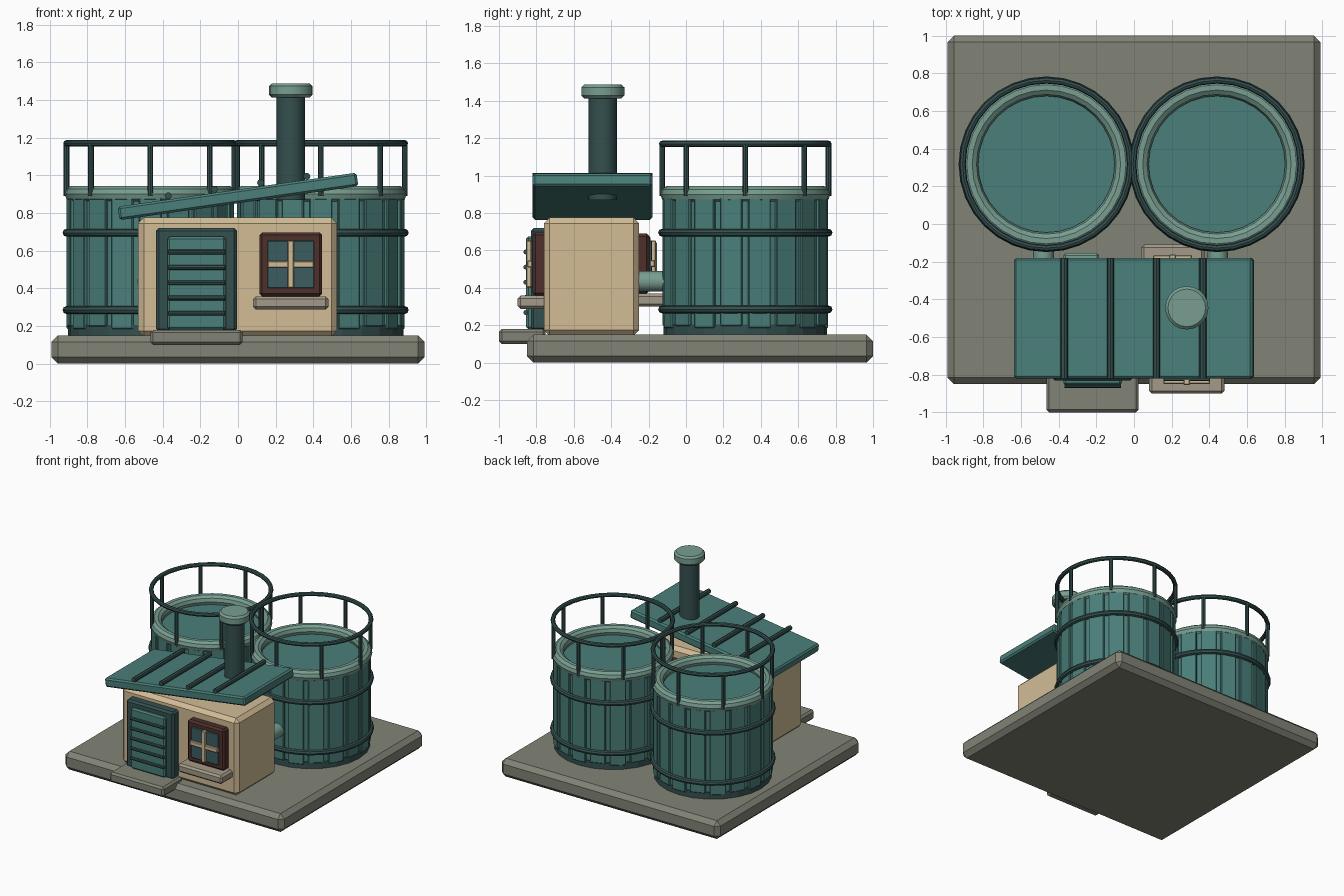
import bpy
from math import radians, sin, cos, pi, tau

if "Cube" in bpy.data.objects:
    bpy.data.objects.remove(bpy.data.objects["Cube"])


def material(name, hex_code):
    lin = []
    for i in (0, 2, 4):
        c = int(hex_code[i:i + 2], 16) / 255
        lin.append(c / 12.92 if c < 0.04045 else ((c + 0.055) / 1.055) ** 2.4)
    m = bpy.data.materials.new(name)
    m.use_nodes = True
    m.diffuse_color = (*lin, 1)
    m.node_tree.nodes["Principled BSDF"].inputs["Base Color"].default_value = (*lin, 1)
    return m


STONE = material("grey stone", "828376")
PALE = material("pale stone", "A39A88")
CREAM = material("cream plaster", "D2BC96")
TEAL = material("teal", "4A7F7A")
GREEN = material("pale green", "789E90")
DARK = material("dark teal", "34504F")
BROWN = material("dark brown", "4E302B")
GLASS = material("window glass", "3C5D60")


def finish(name, mat, bevel=0, smooth=True):
    ob = bpy.context.object
    ob.name = name
    ob.data.materials.append(mat)
    if smooth:
        bpy.ops.object.shade_smooth_by_angle(angle=radians(32))
    if bevel:
        mod = ob.modifiers.new("bevel", "BEVEL")
        mod.width, mod.segments = bevel, 1
        mod.limit_method, mod.angle_limit = "ANGLE", radians(50)
    return ob


def box(name, mat, x, y, z, bevel=0.012):
    """Box from (low, high) ranges on each axis."""
    mid = [(a + b) / 2 for a, b in (x, y, z)]
    bpy.ops.mesh.primitive_cube_add(size=1, location=mid)
    bpy.context.object.scale = [abs(b - a) for a, b in (x, y, z)]
    bpy.ops.object.transform_apply(location=False, rotation=False, scale=True)
    return finish(name, mat, bevel, smooth=False)


def rod(name, mat, radius, length, loc, rot=(0, 0, 0), sides=16, bevel=0, smooth=True):
    bpy.ops.mesh.primitive_cylinder_add(vertices=sides, radius=radius, depth=length,
                                        location=loc, rotation=rot)
    return finish(name, mat, bevel, smooth)


def ring(name, mat, major, minor, loc, sides=8):
    bpy.ops.mesh.primitive_torus_add(major_segments=32, minor_segments=sides,
                                     major_radius=major, minor_radius=minor, location=loc)
    ob = finish(name, mat)
    bpy.ops.object.shade_smooth_by_angle(angle=radians(50))
    return ob


ALONG_X, ALONG_Y = (0, pi / 2, 0), (pi / 2, 0, 0)

# Ground slab and door step
box("ground_slab", STONE, (-0.99, 0.99), (-0.85, 1), (0, 0.15), 0.035)
box("door_step", STONE, (-0.465, 0.025), (-1, -0.75), (0.1, 0.18), 0.015)

# Hut body
box("hut_walls", CREAM, (-0.53, 0.525), (-0.76, -0.25), (0.145, 0.775), 0.03)

# Sloping roof with its ribs
tilt = radians(8.1)
roof = box("roof", TEAL, (-0.64, 0.64), (-0.82, -0.18), (0.852, 0.924), 0.012)
roof.rotation_euler.y = -tilt
for i, x in enumerate((-0.37, -0.125, 0.12, 0.365)):
    rod(f"roof_rib_{i + 1}", DARK, 0.019, 0.64, (x, -0.5, 0.943 + x * sin(tilt)), ALONG_Y, 8)

# Chimney
rod("chimney", DARK, 0.075, 0.56, (0.28, -0.445, 1.15), sides=20)
rod("chimney_cap", GREEN, 0.115, 0.075, (0.28, -0.445, 1.45), sides=20, bevel=0.015)

# Door with slats
box("door_frame", DARK, (-0.435, -0.005), (-0.83, -0.74), (0.17, 0.72), 0.015)
box("door_panel", TEAL, (-0.375, -0.065), (-0.855, -0.8), (0.18, 0.675), 0.012)
for i in range(5):
    rod(f"door_slat_{i + 1}", DARK, 0.013, 0.3, (-0.22, -0.857, 0.268 + i * 0.081), ALONG_X, 8)


def window(side, x, wall, out, half, z0, z1, depth):
    """Framed window; out is -1 for the front wall and +1 for the back wall."""
    def layer(part, mat, hw, near, far, low, high, bevel=0.01):
        box(f"{side}_window_{part}", mat, (x - hw, x + hw),
            sorted((wall + out * near, wall + out * far)), (low, high), bevel)
    mid, inner = (z0 + z1) / 2, half * 0.74
    drop = half - inner
    layer("frame", BROWN, half, -0.02, depth, z0, z1, 0.015)
    layer("glass", GLASS, inner, 0.02, depth + 0.012, z0 + drop, z1 - drop, 0.004)
    layer("mullion", CREAM, 0.018, 0.03, depth + 0.034, z0 + drop, z1 - drop, 0.005)
    layer("crossbar", CREAM, inner, 0.03, depth + 0.03, mid - 0.018, mid + 0.018, 0.005)
    layer("sill", PALE, half * 1.2, -0.02, 0.14, z0 - 0.07, z0, 0.015)


window("front", 0.28, -0.76, -1, 0.167, 0.358, 0.697, 0.06)
window("back", 0.205, -0.25, 1, 0.14, 0.37, 0.69, 0.055)

# Vent on the back wall
box("back_vent_frame", DARK, (-0.39, -0.17), (-0.26, -0.19), (0.42, 0.68))
box("back_vent_panel", GREEN, (-0.375, -0.185), (-0.22, -0.155), (0.45, 0.65))


def tank(side, cx, pipe_x):
    """Staved tank with hoops, rounded rim, sunken water and guard rail."""
    cy, radius = 0.317, 0.445
    def name(part):
        return f"{side}_tank_{part}"
    # Open shell with a wall thickness
    bpy.ops.mesh.primitive_cylinder_add(vertices=24, radius=0.432, depth=0.75,
                                        location=(cx, cy, 0.525), end_fill_type="NOTHING")
    shell = finish(name("shell"), TEAL, smooth=False)
    wall = shell.modifiers.new("wall", "SOLIDIFY")
    wall.thickness, wall.offset = 0.04, -1
    rod(name("foot"), DARK, 0.438, 0.06, (cx, cy, 0.175), sides=24, smooth=False)
    rod(name("water"), TEAL, 0.4, 0.03, (cx, cy, 0.86), sides=32)
    # Staves and rail posts
    for i in range(18):
        a = tau * (i + 0.5) / 18
        stave = box(name(f"stave_{i + 1}"), TEAL, (-0.012, 0.012), (-0.06, 0.06),
                    (0.185 + 0.012 * (i % 2), 0.89), 0.005)
        stave.location.x, stave.location.y = cx + 0.43 * cos(a), cy + 0.43 * sin(a)
        stave.rotation_euler.z = a
    for i in range(8):
        a = tau * i / 8
        rod(name(f"rail_post_{i + 1}"), DARK, 0.015, 0.28,
            (cx + radius * cos(a), cy + radius * sin(a), 1.03), sides=8)
    # Hoops, rim and rail
    for i, z in enumerate((0.285, 0.695)):
        ring(name(f"hoop_{i + 1}"), DARK, radius, 0.021, (cx, cy, z))
    ring(name("rim"), GREEN, 0.408, 0.046, (cx, cy, 0.9), 10)
    ring(name("rail"), DARK, radius, 0.017, (cx, cy, 1.17))
    # Feed pipe to the hut
    rod(name("pipe"), GREEN, 0.055, 0.2, (pipe_x, -0.19, 0.435), ALONG_Y)


tank("right", -0.465, -0.48)
tank("left", 0.44, 0.445)
